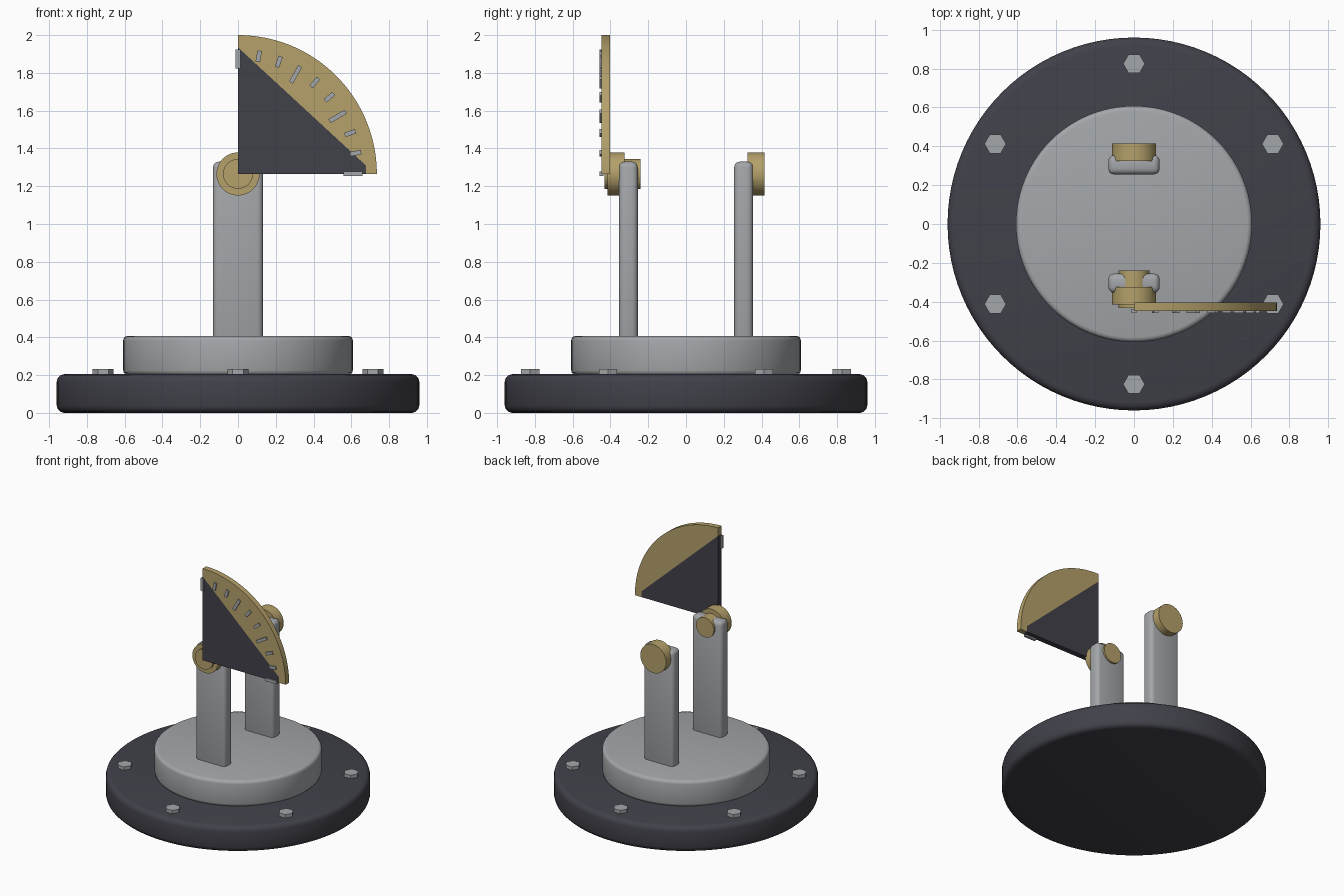
import bpy, bmesh
from math import radians, sin, cos, pi
from mathutils import Matrix

cube = bpy.data.objects.get("Cube")
if cube:
    bpy.data.objects.remove(cube, do_unlink=True)


def material(name, rgb):
    m = bpy.data.materials.new(name)
    m.use_nodes = True
    m.diffuse_color = (*rgb, 1)
    m.node_tree.nodes["Principled BSDF"].inputs["Base Color"].default_value = (*rgb, 1)
    return m


DARK = material("dark iron", (0.052, 0.052, 0.068))
STEEL = material("grey steel", (0.37, 0.385, 0.40))
BRASS = material("brass", (0.46, 0.355, 0.145))


def finish(name, bm, mat, bevel=0, segments=3, smooth=True):
    """Turn a bmesh into an object, bevel it and smooth its soft edges."""
    bmesh.ops.recalc_face_normals(bm, faces=bm.faces)
    mesh = bpy.data.meshes.new(name)
    bm.to_mesh(mesh)
    bm.free()
    mesh.materials.append(mat)
    ob = bpy.data.objects.new(name, mesh)
    bpy.context.collection.objects.link(ob)
    bpy.ops.object.select_all(action='DESELECT')
    ob.select_set(True)
    bpy.context.view_layer.objects.active = ob
    if bevel:
        mod = ob.modifiers.new("bevel", 'BEVEL')
        mod.width, mod.segments = bevel, segments
        mod.limit_method, mod.angle_limit = 'ANGLE', radians(40)
        bpy.ops.object.modifier_apply(modifier=mod.name)
    if smooth:
        bpy.ops.object.shade_smooth_by_angle(angle=radians(35))
    return ob


def disc(name, radius, low, high, mat, sides=96, bevel=0, matrix=Matrix()):
    """Cylinder along z from low to high, then moved by matrix."""
    bm = bmesh.new()
    place = matrix @ Matrix.Translation((0, 0, (low + high) / 2))
    bmesh.ops.create_cone(bm, cap_ends=True, segments=sides, radius1=radius,
                          radius2=radius, depth=high - low, matrix=place)
    return finish(name, bm, mat, bevel)


def box(name, size, matrix, mat, bevel=0):
    bm = bmesh.new()
    bmesh.ops.create_cube(bm, size=1, matrix=matrix @ Matrix.Diagonal((*size, 1)))
    return finish(name, bm, mat, bevel, smooth=bevel > 0)


def plate(name, outline, front, back, mat):
    """Extrude an x-z outline along y."""
    bm = bmesh.new()
    face = bm.faces.new([bm.verts.new((x, front, z)) for x, z in outline])
    new = bmesh.ops.extrude_face_region(bm, geom=[face])["geom"]
    bmesh.ops.translate(bm, vec=(0, back - front, 0),
                        verts=[v for v in new if isinstance(v, bmesh.types.BMVert)])
    return finish(name, bm, mat)


PIVOT = 1.265

# Base, turntable and hex bolts
disc("base", 0.96, 0, 0.205, DARK, bevel=0.04)
disc("turntable", 0.608, 0.2, 0.408, STEEL, bevel=0.025)
for i in range(6):
    a = radians(30 + 60 * i)
    place = Matrix.Translation((0.825 * cos(a), 0.825 * sin(a), 0)) @ Matrix.Rotation(pi / 2, 4, 'Z')
    disc(f"bolt_{i + 1}", 0.056, 0.19, 0.232, STEEL, sides=6, matrix=place)

# Upright posts with bearing caps on their outer faces
for side, label in ((-1, "front"), (1, "back")):
    box(label + "_post", (0.265, 0.1, 0.96), Matrix.Translation((0, side * 0.305, 0.85)), STEEL, 0.03)
    axle = Matrix.Translation((0, 0, PIVOT)) @ Matrix.Rotation(-side * pi / 2, 4, 'X')
    disc(label + "_bearing_cap", 0.114, 0.325, 0.415, BRASS, sides=48, matrix=axle)
    if side < 0:
        disc("pivot_pin", 0.079, 0.24, 0.432, BRASS, sides=48, matrix=axle)

# Quadrant plate: dark web and brass arc
R, FRONT, BACK = 0.735, -0.447, -0.403
WEB_TOP, WEB_X, WEB_Z = PIVOT + 0.67, 0.677, PIVOT + 0.045
plate("quadrant_web", [(0, PIVOT), (WEB_X, PIVOT), (WEB_X, WEB_Z), (0, WEB_TOP)], FRONT, BACK, DARK)
arc = [(R * cos(i * pi / 96), PIVOT + R * sin(i * pi / 96)) for i in range(49)]
plate("quadrant_arc", [(WEB_X, PIVOT)] + arc + [(0, WEB_TOP), (WEB_X, WEB_Z)], FRONT, BACK, BRASS)

# Scale marks every ten degrees, longer every thirty
for deg in range(0, 91, 10):
    r, length = (0.609, 0.1) if deg % 30 == 0 else (0.632, 0.06)
    a = radians(deg)
    place = Matrix.Translation((r * cos(a), FRONT, PIVOT + r * sin(a))) @ Matrix.Rotation(-a, 4, 'Y')
    box(f"scale_mark_{deg}", (length, 0.02, 0.024), place, STEEL)
